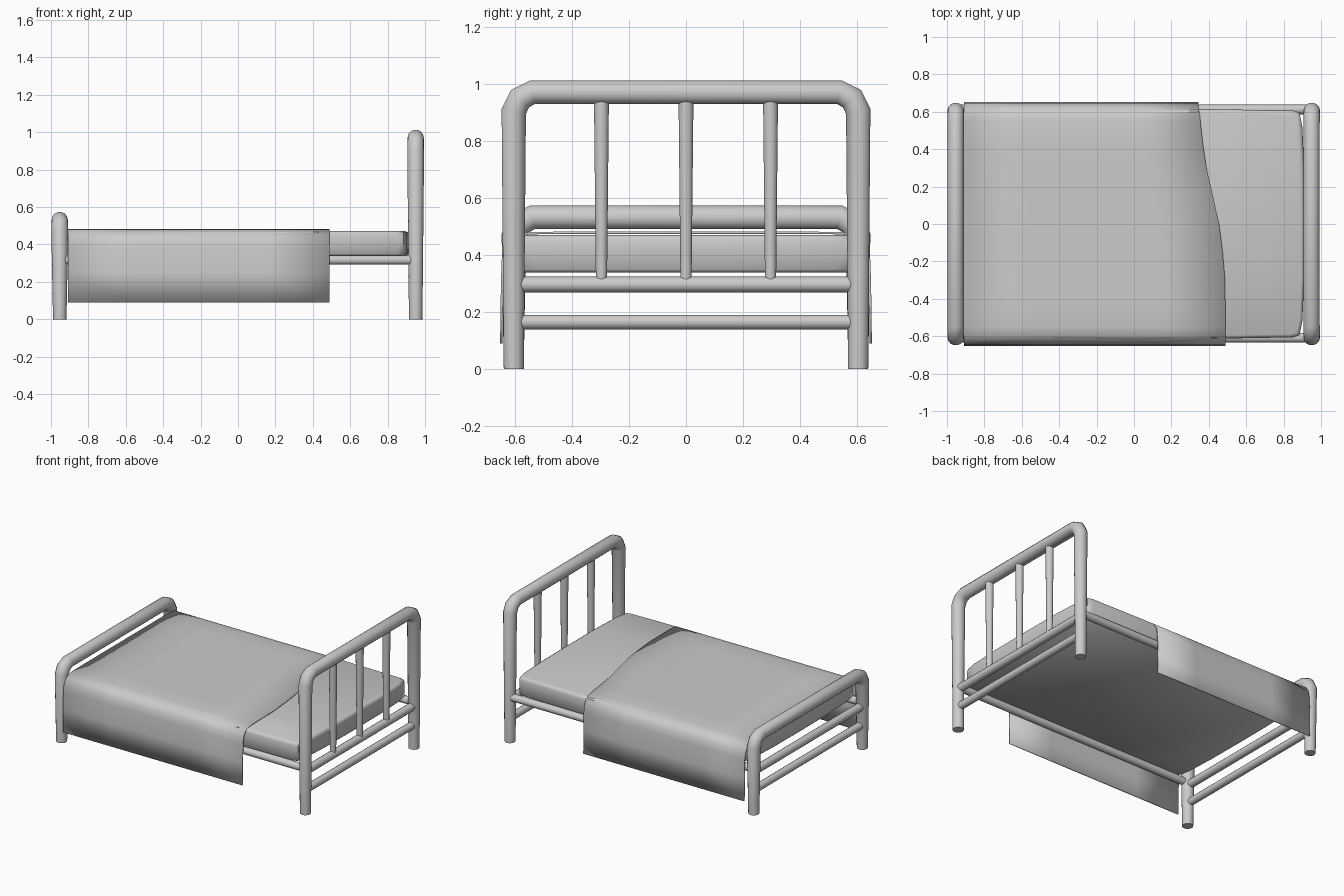
import bpy, bmesh, math
from mathutils import Vector

cube = bpy.data.objects.get("Cube")
if cube:
    bpy.data.objects.remove(cube)

grey = bpy.data.materials.new("plain grey")
grey.use_nodes = True
tone = (0.6, 0.6, 0.6, 1)
grey.diffuse_color = tone
grey.node_tree.nodes["Principled BSDF"].inputs["Base Color"].default_value = tone


def finish(name, bm, angle=40):
    bmesh.ops.recalc_face_normals(bm, faces=bm.faces)
    mesh = bpy.data.meshes.new(name)
    bm.to_mesh(mesh)
    bm.free()
    mesh.materials.append(grey)
    obj = bpy.data.objects.new(name, mesh)
    bpy.context.collection.objects.link(obj)
    bpy.ops.object.select_all(action='DESELECT')
    obj.select_set(True)
    bpy.context.view_layer.objects.active = obj
    bpy.ops.object.shade_smooth_by_angle(angle=math.radians(angle))
    return obj


def loft(bm, rings):
    """Skin closed rings of points and cap both ends."""
    loops = [[bm.verts.new(p) for p in ring] for ring in rings]
    n = len(loops[0])
    for a, b in zip(loops, loops[1:]):
        for i in range(n):
            j = (i + 1) % n
            bm.faces.new((a[i], a[j], b[j], b[i]))
    bm.faces.new(loops[0])
    bm.faces.new(loops[-1])


def tube(name, path, radii, side, sides=14):
    """Sweep a circle along a flat path; side is the normal of its plane."""
    pts = [Vector(p) for p in path]
    side = Vector(side)
    rings = []
    for i, p in enumerate(pts):
        before = (p - pts[i - 1]).normalized() if i else Vector()
        after = (pts[i + 1] - p).normalized() if i < len(pts) - 1 else Vector()
        up = (before + after).normalized().cross(side)
        turns = [math.tau * k / sides for k in range(sides)]
        rings.append([p + radii[i] * (math.cos(t) * side + math.sin(t) * up) for t in turns])
    bm = bmesh.new()
    loft(bm, rings)
    return finish(name, bm)


# Bent end frames with their two cross rails
for label, x, top in (("head", 0.95, 0.972), ("foot", -0.953, 0.533)):
    half = [(0.605, 0), (0.605, top - 0.067), (0.583, top - 0.022), (0.54, top)]
    radii = [0.036, 0.045, 0.045, 0.043]
    path = [(x, -y, z) for y, z in half] + [(x, y, z) for y, z in reversed(half)]
    tube(label + "_frame", path, radii + radii[::-1], (1, 0, 0))
    for rail, z, r in (("upper", 0.297, 0.028), ("lower", 0.165, 0.026)):
        tube(f"{label}_{rail}_rail", [(x, -0.6, z), (x, 0.6, z)], [r, r], (1, 0, 0))

# Tapered headboard spindles
for i, y in enumerate((-0.297, 0, 0.297)):
    tube(f"head_spindle_{i + 1}", [(0.95, y, 0.3), (0.95, y, 0.96)], [0.02, 0.027], (1, 0, 0))

# Long side rails
for label, y in (("right", -0.608), ("left", 0.612)):
    tube(label + "_side_rail", [(-0.95, y, 0.317), (0.95, y, 0.317)], [0.026] * 2, (0, 1, 0))

# Mattress with slightly bulging sides and softened edges
quarter = [(0.912, 0), (0.91, 0.3), (0.9, 0.52), (0.885, 0.595), (0.85, 0.606), (0.4, 0.614), (0, 0.616)]
upper = quarter + [(-x, y) for x, y in reversed(quarter[:-1])]
plan = upper + [(x, -y) for x, y in reversed(upper[1:-1])]
bm = bmesh.new()
loft(bm, [[(x * (1 - d), y * (1 - d * 1.5), z) for x, y in plan]
          for z, d in ((0.34, 0.01), (0.35, 0), (0.45, 0), (0.464, 0.005), (0.471, 0.018))])
finish("mattress", bm, 50)

# Blanket: a draped section stretched from the foot to a wavy turned edge
drape = [(0.653, 0.09), (0.651, 0.25), (0.648, 0.38), (0.64, 0.425), (0.622, 0.455), (0.595, 0.473), (0.55, 0.481)]
middle = [(y, 0.483) for y in (0.42, 0.3, 0.15)]
half = drape + middle
section = half + [(0, 0.483)] + [(-y, z) for y, z in reversed(half)]
edge = [(-0.65, 0.49), (-0.3, 0.487), (-0.15, 0.474), (0, 0.455), (0.15, 0.422),
        (0.3, 0.388), (0.45, 0.365), (0.65, 0.345)]


def edge_x(y):
    y = max(-0.65, min(0.65, y))
    for (y0, x0), (y1, x1) in zip(edge, edge[1:]):
        if y <= y1:
            return x0 + (x1 - x0) * (y - y0) / (y1 - y0)


bm = bmesh.new()
rows = [[bm.verts.new((-0.91 + (edge_x(y) + 0.91) * k / 4, y, z)) for y, z in section] for k in range(5)]
for a, b in zip(rows, rows[1:]):
    for i in range(len(a) - 1):
        bm.faces.new((a[i], a[i + 1], b[i + 1], b[i]))
blanket = finish("blanket", bm)
# Make sure the cloth thickens towards the bed
thick = blanket.modifiers.new("thickness", 'SOLIDIFY')
thick.thickness = 0.008
outward = blanket.data.polygons[len(half)].normal.z > 0
thick.offset = -1 if outward else 1
